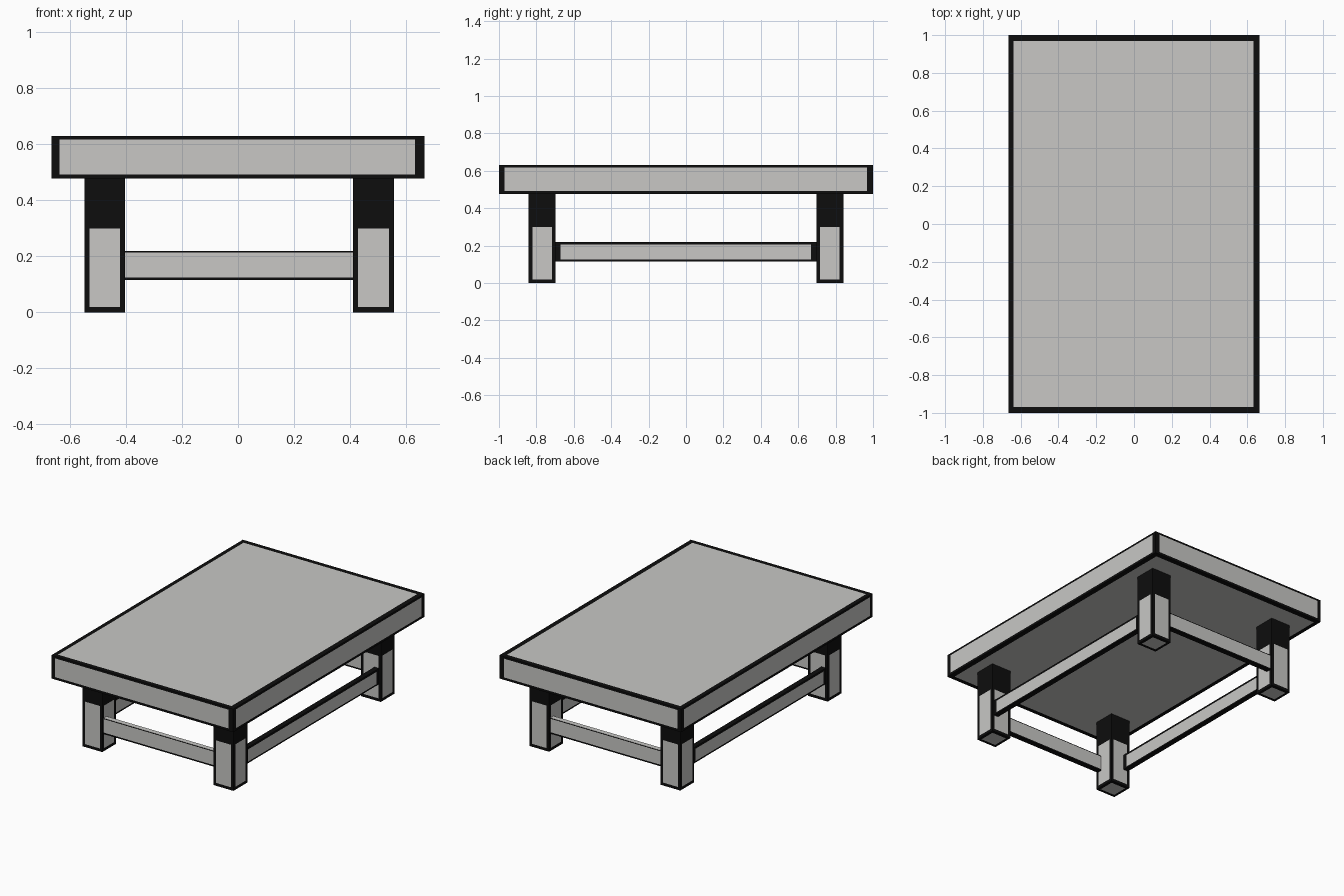
import bpy, bmesh
from mathutils import Vector

if "Cube" in bpy.data.objects:
    bpy.data.objects.remove(bpy.data.objects["Cube"])


def material(name, rgb):
    m = bpy.data.materials.new(name)
    m.diffuse_color = (*rgb, 1.0)
    m.use_nodes = True
    m.node_tree.nodes["Principled BSDF"].inputs["Base Color"].default_value = m.diffuse_color
    return m


GREY = material("light grey", (0.58, 0.575, 0.56))
BLACK = material("black trim", (0.004, 0.004, 0.004))


def panel_box(name, lo, hi, inner_lo, inner_hi, black_axes=()):
    """Box whose faces are grey inside the inner limits and black around them.
    black_axes lists signed directions (axis, sign) that are wholly black."""
    bm = bmesh.new()
    bmesh.ops.create_cube(bm, size=1)
    for v in bm.verts:
        v.co = Vector([lo[i] if v.co[i] < 0 else hi[i] for i in range(3)])
    # cut the trim lines
    for axis in range(3):
        for limit in (inner_lo[axis], inner_hi[axis]):
            if lo[axis] + 1e-4 < limit < hi[axis] - 1e-4:
                n = Vector((0, 0, 0))
                n[axis] = 1
                bmesh.ops.bisect_plane(bm, geom=bm.verts[:] + bm.edges[:] + bm.faces[:],
                                       plane_co=n * limit, plane_no=n)
    bm.normal_update()
    # paint by position and direction
    for f in bm.faces:
        c = f.calc_center_median()
        normal_axis = max(range(3), key=lambda i: abs(f.normal[i]))
        sign = 1 if f.normal[normal_axis] > 0 else -1
        inside = all(inner_lo[i] < c[i] < inner_hi[i]
                     for i in range(3) if i != normal_axis)
        f.material_index = 0 if inside and (normal_axis, sign) not in black_axes else 1
    mesh = bpy.data.meshes.new(name)
    bm.to_mesh(mesh)
    bm.free()
    mesh.materials.append(GREY)
    mesh.materials.append(BLACK)
    ob = bpy.data.objects.new(name, mesh)
    bpy.context.collection.objects.link(ob)


# table top with black trim along every edge
panel_box("table_top", (-0.665, -1, 0.477), (0.665, 1, 0.63),
          (-0.637, -0.97, 0.493), (0.632, 0.968, 0.617))

# legs: grey lower panels, black upper part
LEG_X = {"left": (-0.548, -0.403), "right": (0.411, 0.556)}
LEG_Y = {"front": (-0.842, -0.697), "back": (0.697, 0.842)}
for side, (x0, x1) in LEG_X.items():
    for end, (y0, y1) in LEG_Y.items():
        panel_box(f"{end}_{side}_leg", (x0, y0, 0), (x1, y1, 0.48),
                  (x0 + 0.018, y0 + 0.02, 0.019), (x1 - 0.018, y1 - 0.02, 0.3))

Z0, Z1, INSET, THICK = 0.115, 0.219, 0.012, 0.034
BOTTOM, TOP = (2, -1), (2, 1)

# long side rails, almost flush with the outer leg faces
for side, (x0, x1) in LEG_X.items():
    a = x0 + INSET if side == "left" else x1 - INSET - THICK
    panel_box(f"{side}_rail", (a, -0.7, Z0), (a + THICK, 0.7, Z1),
              (a - 1, -0.67, Z0 + 0.01), (a + 1, 0.667, Z1 - 0.013), (BOTTOM, TOP))

# short end rails
for end, (y0, y1) in LEG_Y.items():
    a = y0 + INSET if end == "front" else y1 - INSET - THICK
    panel_box(f"{end}_rail", (-0.41, a, Z0), (0.415, a + THICK, Z1),
              (-1, a - 1, Z0 + 0.01), (1, a + 1, Z1 - 0.005), (BOTTOM,))
